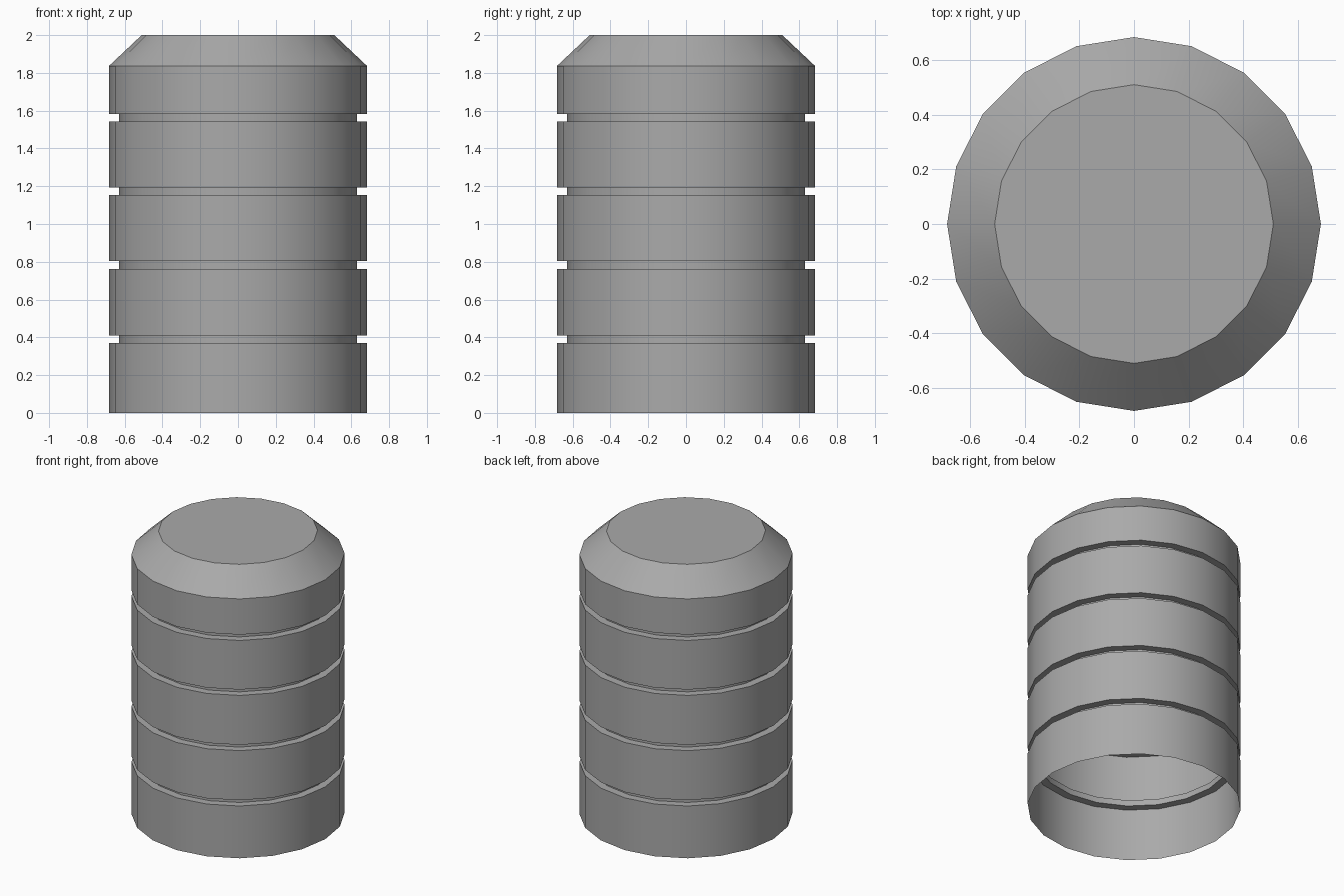
import bpy
import bmesh
import math

SIDES = 20
R_BODY, R_GROOVE, R_TOP = 0.684, 0.63, 0.51
GROOVES = [0.37, 0.762, 1.153, 1.542]
GROOVE_H = 0.041

if "Cube" in bpy.data.objects:
    bpy.data.objects.remove(bpy.data.objects["Cube"])

# Plain grey for the whole shell
grey = bpy.data.materials.new("grey")
grey.use_nodes = True
colour = (0.4, 0.4, 0.4, 1)
grey.diffuse_color = colour
grey.node_tree.nodes["Principled BSDF"].inputs["Base Color"].default_value = colour

# Wall profile from the open bottom rim up to the flat lid
profile = [(R_BODY, 0)]
for z in GROOVES:
    profile += [(R_BODY, z), (R_GROOVE, z),
                (R_GROOVE, z + GROOVE_H), (R_BODY, z + GROOVE_H)]
profile += [(R_BODY, 1.836), (R_TOP, 2)]

# Revolve the profile into rings and bridge them
bm = bmesh.new()
rings = []
for r, z in profile:
    angles = [math.tau * i / SIDES for i in range(SIDES)]
    rings.append([bm.verts.new((r * math.cos(a), r * math.sin(a), z)) for a in angles])
for low, high in zip(rings, rings[1:]):
    for i in range(SIDES):
        j = (i + 1) % SIDES
        bm.faces.new((low[i], low[j], high[j], high[i]))
bm.faces.new(rings[-1])

mesh = bpy.data.meshes.new("grooved_canister")
bm.to_mesh(mesh)
bm.free()
mesh.materials.append(grey)
canister = bpy.data.objects.new("grooved_canister", mesh)
bpy.context.collection.objects.link(canister)

# Smooth round the wall, crisp at grooves and chamfer
bpy.ops.object.select_all(action="DESELECT")
canister.select_set(True)
bpy.context.view_layer.objects.active = canister
bpy.ops.object.shade_smooth_by_angle(angle=math.radians(30))
